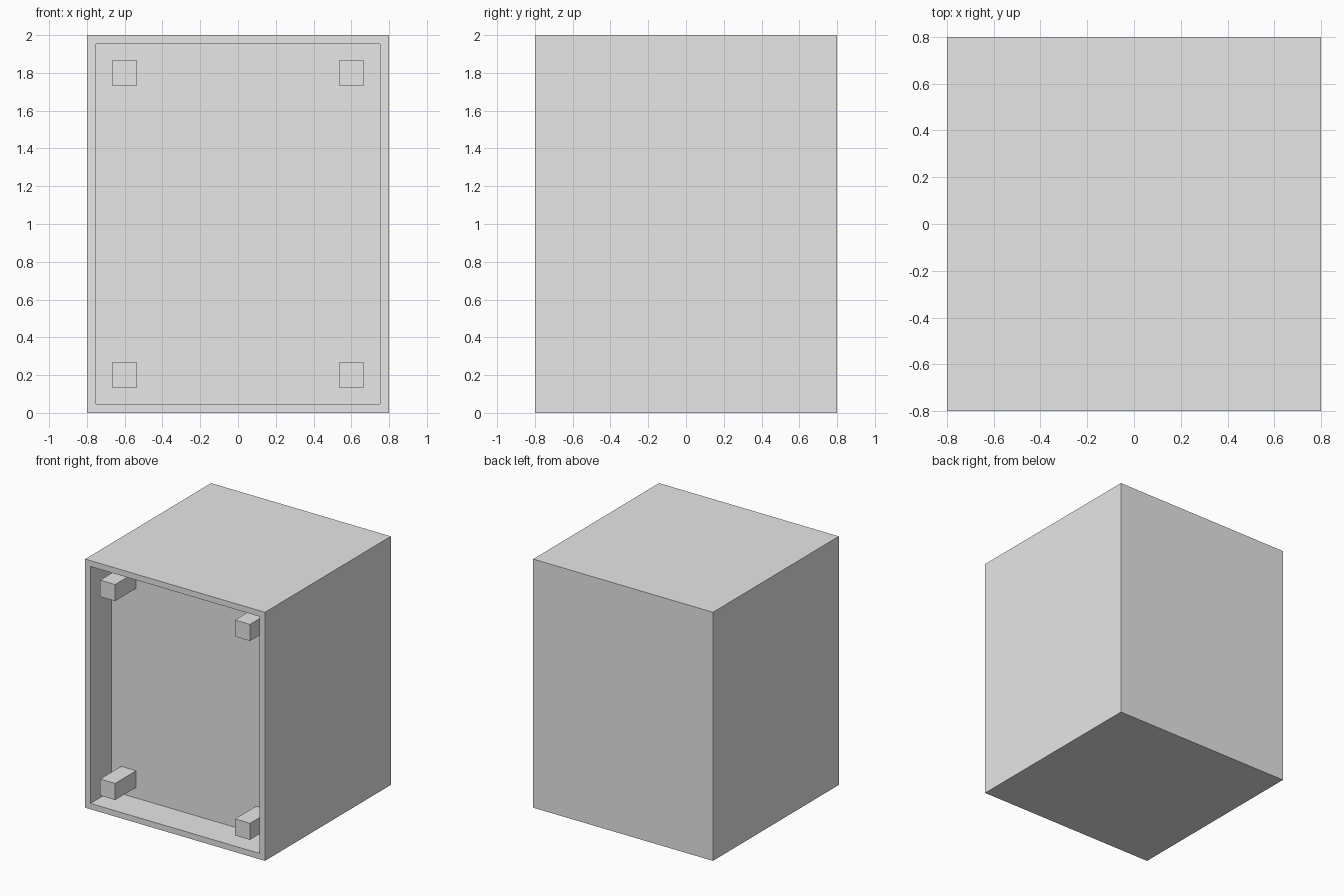
import bpy
import bmesh
from mathutils import Matrix, Vector

cube = bpy.data.objects.get("Cube")
if cube:
    bpy.data.objects.remove(cube, do_unlink=True)

WIDTH, DEPTH, HEIGHT = 1.6, 1.6, 2.0
RIM = 0.0667       # width of the front rim
RECESS = 0.267     # depth of the front recess
PEG = 0.133        # side of each square peg
PEG_X, PEG_Z = 0.6, (0.2, 1.8)

grey = bpy.data.materials.new("light_grey")
grey.use_nodes = True
colour = (0.8, 0.8, 0.8, 1.0)
grey.diffuse_color = colour
grey.node_tree.nodes["Principled BSDF"].inputs["Base Color"].default_value = colour


def add_box(bm, centre, size):
    matrix = Matrix.Translation(centre) @ Matrix.Diagonal((*size, 1.0))
    bmesh.ops.create_cube(bm, size=1.0, matrix=matrix)


def finish(bm, name):
    mesh = bpy.data.meshes.new(name)
    bm.to_mesh(mesh)
    bm.free()
    mesh.materials.append(grey)
    obj = bpy.data.objects.new(name, mesh)
    bpy.context.collection.objects.link(obj)
    return obj


# Cabinet body: a box whose front face is inset and pushed back
bm = bmesh.new()
add_box(bm, (0, 0, HEIGHT / 2), (WIDTH, DEPTH, HEIGHT))
bm.normal_update()
front = min(bm.faces, key=lambda f: f.calc_center_median().y)
bmesh.ops.inset_region(bm, faces=[front], thickness=RIM)
walls = bmesh.ops.extrude_face_region(bm, geom=[front])
floor_verts = [v for v in walls["geom"] if isinstance(v, bmesh.types.BMVert)]
bmesh.ops.translate(bm, verts=floor_verts, vec=Vector((0, RECESS, 0)))
if front.is_valid:
    bmesh.ops.delete(bm, geom=[front], context='FACES_ONLY')
bmesh.ops.recalc_face_normals(bm, faces=bm.faces[:])
finish(bm, "cabinet_body")

# Four pegs standing on the recess floor, flush with the rim
for side, x in (("right", -PEG_X), ("left", PEG_X)):
    for level, z in zip(("lower", "upper"), PEG_Z):
        bm = bmesh.new()
        add_box(bm, (x, -DEPTH / 2 + RECESS / 2, z), (PEG, RECESS, PEG))
        finish(bm, f"{level}_{side}_peg")
